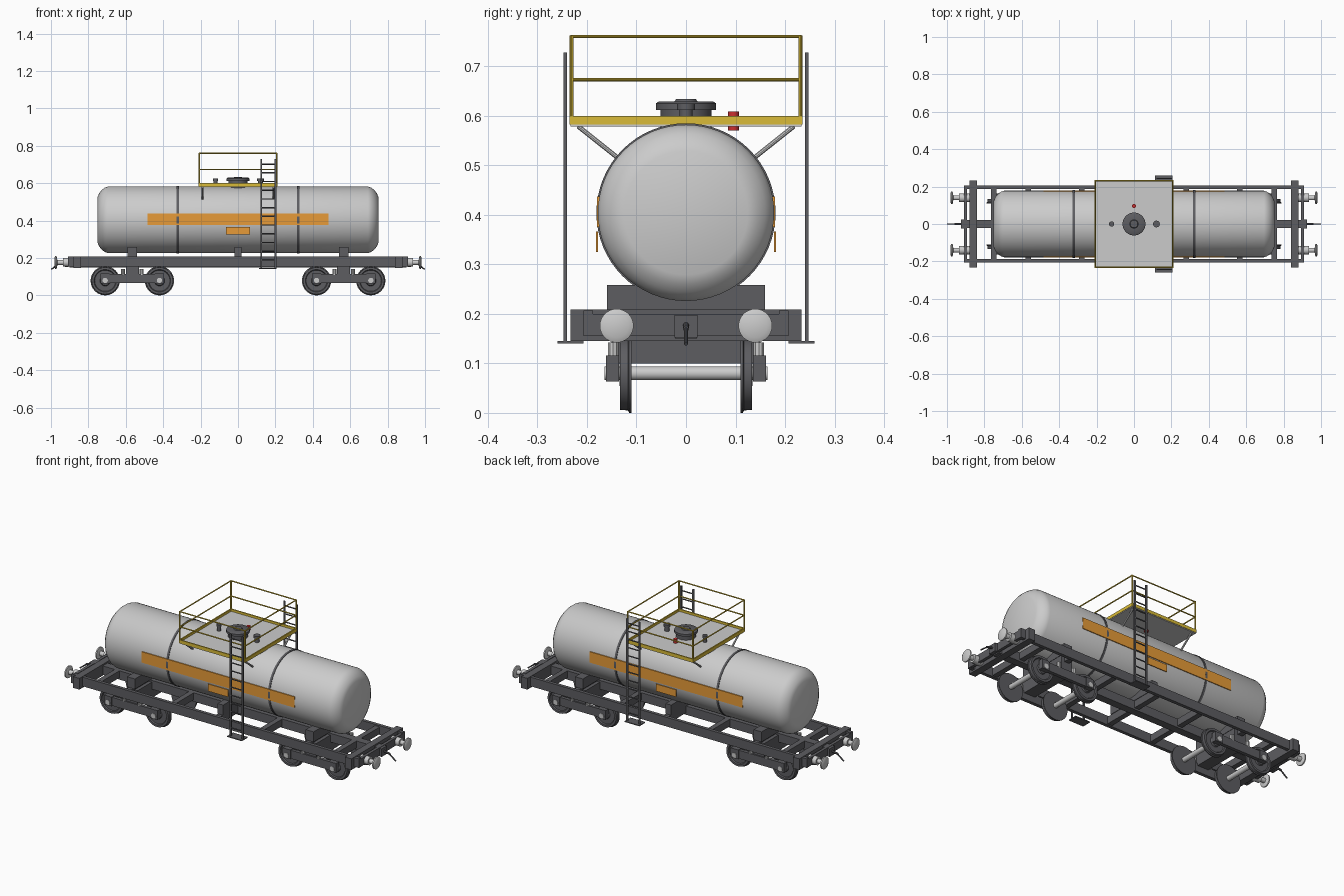
import bpy, bmesh, math
from mathutils import Vector

if "Cube" in bpy.data.objects:
    bpy.data.objects.remove(bpy.data.objects["Cube"])


def mat(name, c):
    m = bpy.data.materials.new(name)
    m.diffuse_color = (*c, 1)
    m.use_nodes = True
    m.node_tree.nodes["Principled BSDF"].inputs["Base Color"].default_value = m.diffuse_color
    return m


DARK = mat("dark_grey", (0.11, 0.11, 0.12))
ORANGE = mat("orange", (0.8, 0.33, 0.04))
YELLOW = mat("yellow", (0.7, 0.5, 0.04))
RED = mat("red", (0.6, 0.03, 0.03))


def finish(name, bm, m=None, smooth=False):
    bmesh.ops.recalc_face_normals(bm, faces=bm.faces)
    me = bpy.data.meshes.new(name)
    bm.to_mesh(me)
    bm.free()
    ob = bpy.data.objects.new(name, me)
    bpy.context.collection.objects.link(ob)
    if m:
        me.materials.append(m)
    if smooth:
        bpy.context.view_layer.objects.active = ob
        ob.select_set(True)
        bpy.ops.object.shade_smooth_by_angle(angle=math.radians(35))
        ob.select_set(False)
    return ob


def box(name, x, y, z, m=None):
    """Box from (min, max) ranges."""
    bm = bmesh.new()
    bmesh.ops.create_cube(bm, size=1)
    for v in bm.verts:
        v.co = [(a[0] + a[1]) / 2 + c * (a[1] - a[0]) for a, c in zip((x, y, z), v.co)]
    return finish(name, bm, m)


def lathe(name, profile, origin, axis, m=None, n=32):
    """Turn (distance along axis, radius) points around an axis."""
    bm = bmesh.new()
    q = Vector(axis).to_track_quat('Z', 'Y')
    rings = []
    for d, r in profile:
        rings.append([bm.verts.new(Vector(origin) + q @ Vector(
            (r * math.cos(2 * math.pi * i / n), r * math.sin(2 * math.pi * i / n), d))) for i in range(n)])
    for a, b in zip(rings, rings[1:]):
        for i in range(n):
            bm.faces.new((a[i], a[(i + 1) % n], b[(i + 1) % n], b[i]))
    bm.faces.new(rings[0])
    bm.faces.new(rings[-1])
    return finish(name, bm, m, True)


def rod(name, a, b, r, m=None, n=10):
    d = Vector(b) - Vector(a)
    return lathe(name, [(0, r), (d.length, r)], a, d, m, n)


S = (-1, 1)


def span(s, a, b):
    return tuple(sorted((s * a, s * b)))


# Tank with dished ends, and straps
R, ZC = 0.178, 0.404
end = [(0.695, R), (0.712, 0.172), (0.728, 0.16), (0.741, 0.144), (0.75, 0.125)]
lathe("tank", [(-d, r) for d, r in reversed(end)] + end, (0, 0, ZC), (1, 0, 0), n=64)
for s in S:
    lathe("tank_strap", [(-0.006, 0.181), (0.006, 0.181)], (s * 0.322, 0, ZC), (1, 0, 0), DARK, 64)
    # Warning stripe and placard
    box("side_stripe", (-0.483, 0.483), span(s, 0.172, 0.18), (0.375, 0.437), ORANGE)
    box("placard", (-0.063, 0.063), span(s, 0.178, 0.182), (0.325, 0.366), ORANGE)

# Underframe
for s in S:
    box("side_sill", (-0.91, 0.91), span(s, 0.188, 0.207), (0.155, 0.207), DARK)
    box("headstock", span(s, 0.84, 0.88), (-0.233, 0.233), (0.145, 0.209), DARK)
    box("end_beam", span(s, 0.893, 0.91), (-0.2, 0.2), (0.156, 0.2), DARK)
    for x in (0.28, 0.565, 0.75):
        box("cross_member", (s * x - 0.015, s * x + 0.015), (-0.19, 0.19), (0.16, 0.2), DARK)
box("centre_sill", (-0.9, 0.9), (-0.022, 0.022), (0.15, 0.2), DARK)
box("middle_cross_member", (-0.015, 0.015), (-0.19, 0.19), (0.16, 0.2), DARK)
for x, w in ((-0.565, 0.025), (0, 0.018), (0.565, 0.025)):
    box("tank_saddle", (x - w, x + w), (-0.16, 0.16), (0.2, 0.258), DARK)

# Bogies
wheel = [(0, 0.03), (0, 0.078), (0.005, 0.078), (0.007, 0.073), (0.023, 0.072),
         (0.023, 0.06), (0.017, 0.056), (0.017, 0.028), (0.024, 0.024)]
for s in S:
    xb = s * 0.565
    box("bogie_bolster", (xb - 0.035, xb + 0.035), (-0.15, 0.15), (0.1, 0.19), DARK)
    for t in S:
        box("bogie_side_frame", (xb - 0.165, xb + 0.165), span(t, 0.138, 0.157), (0.065, 0.113), DARK)
        for u in S:
            rod("bogie_spring", (xb + u * 0.05, t * 0.147, 0.11), (xb + u * 0.05, t * 0.147, 0.142), 0.011)
    for u in S:
        xw = xb + u * 0.145
        rod("axle", (xw, -0.165, 0.08), (xw, 0.165, 0.08), 0.014, n=20)
        for t in S:
            lathe("wheel", wheel, (xw, t * 0.11, 0.078), (0, t, 0), DARK, 40)
            box("axle_box", (xw - 0.024, xw + 0.024), span(t, 0.135, 0.162), (0.063, 0.116), DARK)

# Buffers and couplers
for s in S:
    for t in S:
        lathe("buffer", [(0.88, 0.023), (0.935, 0.023), (0.935, 0.013), (0.966, 0.013),
                         (0.97, 0.034), (0.977, 0.034), (0.982, 0.024)], (0, t * 0.14, 0.176), (s, 0, 0))
    box("coupler_block", span(s, 0.905, 0.925), (-0.023, 0.023), (0.152, 0.198), DARK)
    rod("coupler_bar", (s * 0.92, 0, 0.178), (s * 0.96, 0, 0.17), 0.006, DARK)
    rod("coupler_hook", (s * 0.955, 0, 0.172), (s * 0.998, 0, 0.139), 0.004, DARK)

# Platform with kick rim, railing and braces
PX, PY = 0.206, 0.231
box("platform", (-0.208, 0.208), (-0.233, 0.233), (0.578, 0.587))
for s in S:
    box("rim_side", (-0.21, 0.21), span(s, 0.228, 0.235), (0.582, 0.6), YELLOW)
    box("rim_end", span(s, 0.203, 0.21), (-0.235, 0.235), (0.582, 0.6), YELLOW)
    for z in (0.673, 0.76):
        rod("rail_long", (-PX, s * PY, z), (PX, s * PY, z), 0.0035, YELLOW)
        rod("rail_cross", (s * PX, -PY, z), (s * PX, PY, z), 0.0035, YELLOW)
    for t in S:
        rod("rail_post", (s * PX, t * PY, 0.585), (s * PX, t * PY, 0.762), 0.004, YELLOW)
        rod("platform_brace", (s * 0.19, t * 0.218, 0.579), (s * 0.19, t * 0.135, 0.513), 0.005)

# Ladders with bottom step
for s in S:
    for x in (0.124, 0.2):
        box("ladder_rail", (x - 0.005, x + 0.005), span(s, 0.24, 0.247), (0.143, 0.728), DARK)
    for i in range(12):
        z = 0.19 + i * 0.0465
        rod("ladder_rung", (0.124, s * 0.2435, z), (0.2, s * 0.2435, z), 0.0035, DARK, 8)
    box("ladder_step", (0.113, 0.206), span(s, 0.207, 0.26), (0.14, 0.145), DARK)

# Manhole, valves and relief valve
lathe("manhole", [(0.57, 0.052), (0.612, 0.052), (0.612, 0.061), (0.625, 0.061), (0.629, 0.055),
                  (0.629, 0.023), (0.634, 0.02)], (0, 0, 0), (0, 0, 1), DARK, 40)
for s in S:
    r = 0.014 if s < 0 else 0.018
    lathe("top_valve", [(0.575, r * 0.75), (0.612, r * 0.75), (0.612, r), (0.625, r)],
          (s * 0.12, 0, 0), (0, 0, 1), DARK, 20)
rod("relief_valve", (0, 0.096, 0.57), (0, 0.096, 0.609), 0.011, RED, 20)
